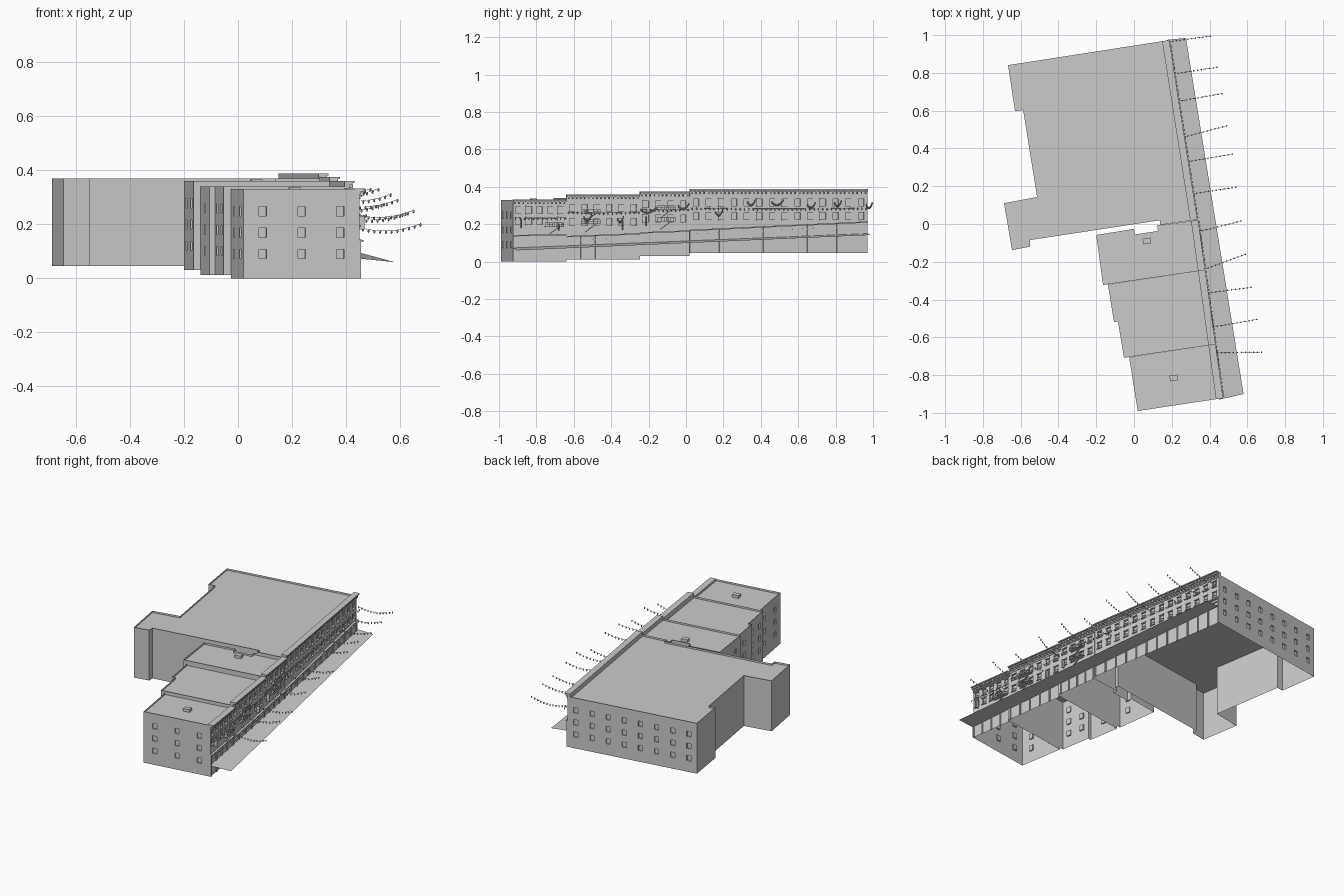
import bpy, bmesh, math
from mathutils import Vector, Matrix

if "Cube" in bpy.data.objects:
    bpy.data.objects.remove(bpy.data.objects["Cube"])


def finish(bm, name):
    me = bpy.data.meshes.new(name)
    bm.to_mesh(me)
    bm.free()
    ob = bpy.data.objects.new(name, me)
    bpy.context.collection.objects.link(ob)
    return ob


def frame(a, b):
    """Wall coordinates: distance along, offset outward, height."""
    a, b = Vector(a), Vector(b)
    u = (b - a).normalized()
    n = Vector((u.y, -u.x))
    return (lambda s, o, z: (*(a + u * s + n * o), z)), (b - a).length


def quad(bm, pts):
    bm.faces.new([bm.verts.new(p) for p in pts])


def block(bm, P, s0, s1, o0, o1, z0, z1, rise=0.0):
    """Box in wall coordinates; rise lifts the far end."""
    v = [bm.verts.new(P(s, o, z + (rise if s == s1 else 0)))
         for s in (s0, s1) for o in (o0, o1) for z in (z0, z1)]
    for f in ((0, 1, 3, 2), (4, 6, 7, 5), (0, 4, 5, 1), (2, 3, 7, 6), (0, 2, 6, 4), (1, 5, 7, 3)):
        bm.faces.new([v[i] for i in f])


def wall(bm, a, b, z0, z1, cols=(), rows=(), depth=0.008):
    """Wall panel with recessed windows where cols and rows cross."""
    P, L = frame(a, b)
    ss = [0] + [x for c in cols for x in c] + [L]
    zs = [z0] + [x for r in rows for x in r] + [z1]
    for i in range(len(ss) - 1):
        for j in range(len(zs) - 1):
            c = [(ss[i], zs[j]), (ss[i + 1], zs[j]), (ss[i + 1], zs[j + 1]), (ss[i], zs[j + 1])]
            if i % 2 and j % 2:
                quad(bm, [P(s, -depth, z) for s, z in c])
                for k in range(4):
                    (s, z), (t, w) = c[k], c[(k + 1) % 4]
                    quad(bm, [P(s, 0, z), P(t, 0, w), P(t, -depth, w), P(s, -depth, z)])
            else:
                quad(bm, [P(s, 0, z) for s, z in c])


def spread(a, b, n, w):
    L = (Vector(b) - Vector(a)).length
    return [((i + .5) * L / n - w / 2, (i + .5) * L / n + w / 2) for i in range(n)]


# Each footprint runs counter-clockwise, first edge is the street facade.
# name, footprint, base, rim, facade top, ledge height, ledge rise, window count, bays, {side: columns}
BUILDINGS = [
    ("south_building", [(.41, -.64), (-.026, -.705), (.02, -.99), (.45, -.925)],
     0, .33, .333, .135, .005, 5, 4, {3: 3, 2: 2}),
    ("middle_building", [(.355, -.247), (-.138, -.32), (-.106, -.519), (-.085, -.516), (-.053, -.708), (.41, -.64)],
     .012, .34, .36, .13, .015, 6, 5, {2: 1, 4: 2}),
    ("narrow_building", [(.318, .018), (.122, -.008), (.127, -.037), (.005, -.055), (0, -.026), (-.2, -.058),
                         (-.164, -.323), (.355, -.247)],
     .03, .36, .375, .15, .01, 4, 4, {6: 2}),
    ("north_building", [(.165, .97), (-.667, .841), (-.63, .598), (-.587, .603), (-.513, .143), (-.688, .11),
                        (-.646, -.138), (-.55, -.12), (-.55, -.085), (.138, .02), (.138, -.005), (.314, .02)],
     .045, .37, .388, .163, .045, 14, 12, {1: 8}),
]

facades = []
for name, pts, z0, z1, top, ledge, rise, nwin, bays, sides in BUILDINGS:
    pts = [pts[-1]] + pts[:-1]
    if name == "south_building":
        sides = {3: 3, 2: 2}
    # open-bottomed shell with windows
    bm = bmesh.new()
    h = z1 - z0
    rows = [(z0 + h * f, z0 + h * f + .034) for f in (.22, .46, .7)]
    up = [(ledge + .062, ledge + .1), (z1 - .072, z1 - .036)]
    for i, a in enumerate(pts):
        b = pts[(i + 1) % len(pts)]
        if i == 0:
            wall(bm, a, b, z0, z1, spread(a, b, nwin, .03), up)
        elif i in sides:
            wall(bm, a, b, z0, z1, spread(a, b, sides[i], .028), rows)
        else:
            wall(bm, a, b, z0, z1)
    # roof sunk behind a thin rim
    roof = bm.faces.new([bm.verts.new((x, y, z1)) for x, y in pts])
    bmesh.ops.inset_region(bm, faces=[roof], thickness=.006, use_boundary=True)
    ext = bmesh.ops.extrude_face_region(bm, geom=[roof])
    bmesh.ops.translate(bm, vec=(0, 0, -.012), verts=[v for v in ext["geom"] if isinstance(v, bmesh.types.BMVert)])
    if roof.is_valid:
        bm.faces.remove(roof)
    bmesh.ops.remove_doubles(bm, verts=bm.verts, dist=1e-5)
    finish(bm, name)

    # cornice with brackets
    P, L = frame(pts[0], pts[1])
    facades.append((P, L, ledge, z1, up))
    bm = bmesh.new()
    block(bm, P, 0, L, -.016, .003, z1 - .02, top - .006)
    block(bm, P, 0, L, -.016, .022, top - .007, top)
    block(bm, P, 0, L, 0, .014, top - .014, top - .007)
    block(bm, P, 0, L, 0, .006, top - .031, top - .027)
    n = int(L / .022)
    for k in range(n):
        s = (k + .5) * L / n
        block(bm, P, s - .003, s + .003, 0, .016, top - .026, top - .012)
    finish(bm, name + "_cornice")

    # shopfront piers, ledge and window trim
    bm = bmesh.new()
    for k in range(bays + 1):
        s = k * (L - .008) / bays
        block(bm, P, s, s + .008, 0, .006, z0, ledge + rise * s / L)
    block(bm, P, 0, L, 0, .014, ledge, ledge + .007, rise)
    block(bm, P, 0, L, 0, .007, ledge - .02, ledge - .016, rise)
    finish(bm, name + "_shopfront")
    bm = bmesh.new()
    for s0, s1 in spread(pts[0], pts[1], nwin, .03):
        for za, zb in up:
            block(bm, P, s0 - .003, s1 + .003, 0, .006, za - .005, za)
            block(bm, P, s0 - .003, s1 + .003, 0, .005, zb, zb + .005)
            block(bm, P, s0, s1, -.007, -.003, (za + zb) / 2 - .001, (za + zb) / 2 + .001)
    finish(bm, name + "_window_trim")

# rooftop hatches
for x, y, z in ((.21, -.815, .326), (.068, -.09, .356)):
    P, L = frame((x, y), (x - .154, y + .988))
    bm = bmesh.new()
    block(bm, P, -.015, .015, -.021, .021, z - .01, z + .01)
    finish(bm, "roof_hatch")

# sloping pavement sheet
bm = bmesh.new()
quad(bm, [(.45, -.93, .073), (.58, -.90, .06), (.275, .985, .142), (.175, .975, .15)])
finish(bm, "pavement")

# fire escapes: platforms, railings and a stair
for idx, s0, s1, levels in ((0, .17, .27, (.185,)), (1, .08, .18, (.2, .255)), (2, .09, .19, (.215, .275))):
    P, L = facades[idx][:2]
    bm = bmesh.new()
    for z in levels:
        block(bm, P, s0, s1, 0, .024, z, z + .003)
        for r in (.012, .022):
            block(bm, P, s0, s1, .022, .024, z + r, z + r + .002)
        for k in range(9):
            s = s0 + k * (s1 - s0 - .002) / 8
            block(bm, P, s, s + .002, .022, .024, z, z + .022)
        block(bm, P, s0 + .02, s1 - .02, .006, .014, z - .045, z - .041, .045)
    finish(bm, "fire_escape")

# projecting blade signs
for idx, s, z in ((0, .04, .18), (1, .3, .17), (2, .03, .19)):
    bm = bmesh.new()
    block(bm, facades[idx][0], s, s + .006, .004, .024, z, z + .05)
    finish(bm, "blade_sign")

# bulb strings
proto = bmesh.new()
bmesh.ops.create_icosphere(proto, subdivisions=1, radius=1)
bulbs = bmesh.new()


def bulb(p, r=.0045):
    bmesh.ops.create_icosphere(bulbs, subdivisions=1, radius=1,
                               matrix=Matrix.Translation(p) @ Matrix.Diagonal((r, r, r * 1.7, 1)))


proto.free()
wires = bpy.data.curves.new("wires", 'CURVE')
wires.dimensions = '3D'
wires.bevel_depth = .0008
wires.bevel_resolution = 0


def string(a, b, sag, n, r):
    a, b = Vector(a), Vector(b)
    sp = wires.splines.new('POLY')
    sp.points.add(n)
    for k in range(n + 1):
        t = k / n
        p = a.lerp(b, t) - Vector((0, 0, sag * 4 * t * (1 - t)))
        sp.points[k].co = (*p, 1)
        bulb(p - Vector((0, 0, r)), r)


# strings reaching over the street: wall y, end x, end y, height
x0 = lambda y: .185 + (.97 - y) * .155
for y, ex, ey, z in ((.965, .405, .995, .305), (.795, .44, .83, .315), (.65, .465, .69, .305), (.46, .49, .52, .32),
                     (.33, .52, .37, .32), (.16, .54, .195, .265), (-.04, .565, .015, .30), (-.24, .59, -.16, .28),
                     (-.365, .62, -.335, .23), (-.545, .65, -.505, .24), (-.682, .675, -.678, .19)):
    string((x0(y), y, z), (ex, ey, z + .012), .02, 11, .0045)
# strings running along the facades
for (P, L, ledge, z1, up), z in zip(facades, (.235, .265, .28, .287)):
    string(P(.01, .026, z), P(L - .01, .026, z), .004, int(L / .024), .004)
finish(bulbs, "string_bulbs")
bpy.context.collection.objects.link(bpy.data.objects.new("string_wires", wires))
